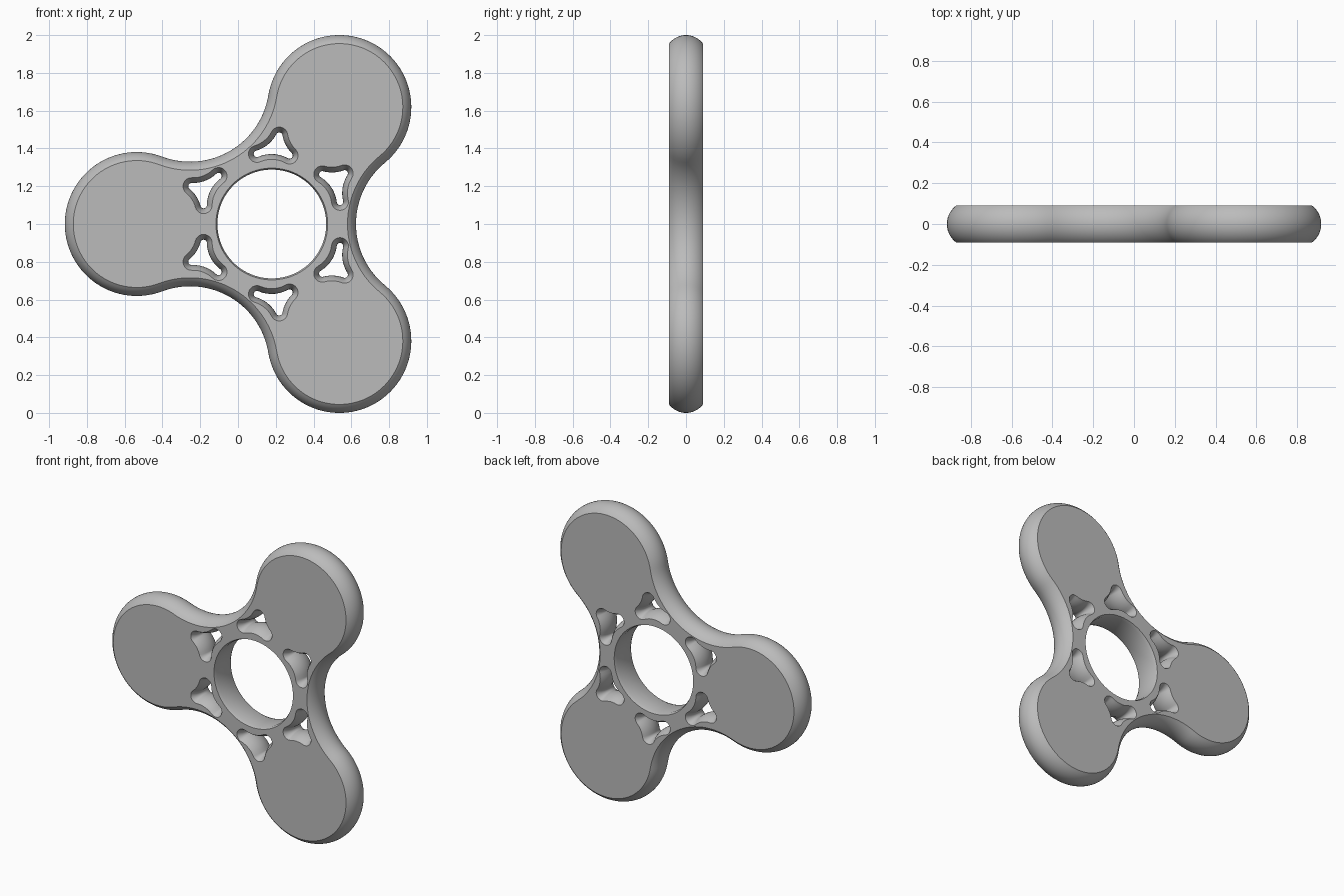
import bpy, bmesh
from math import pi, tau, cos, sin, sqrt, atan2, radians
from mathutils import Vector, Matrix

old = bpy.data.objects.get("Cube")
if old:
    bpy.data.objects.remove(old, do_unlink=True)

HUB = Vector((0.179, 1.0))   # bearing centre in x and z
HALF = 0.09                  # half thickness


def arc(centre, radius, start, end, steps):
    """Points along an arc, leaving out the last one."""
    return [centre + radius * Vector((cos(a), sin(a)))
            for a in (start + (end - start) * i / steps for i in range(steps))]


def lobed_outline(centres, r, fillet, steps, offset):
    """Counter-clockwise circles joined by tangent concave fillets."""
    n = len(centres)
    hollows = []
    for i in range(n):
        a, b = centres[i], centres[(i + 1) % n]
        d = b - a
        out = Vector((d.y, -d.x)).normalized()
        hollows.append((a + b) / 2 + out * sqrt((r + fillet) ** 2 - (d.length / 2) ** 2))
    angle = lambda v: atan2(v.y, v.x)
    pts = []
    for i in range(n):
        c, nxt, f = centres[i], centres[(i + 1) % n], hollows[i]
        a0, a1 = angle(hollows[i - 1] - c), angle(f - c)
        pts += arc(c, r + offset, a0, a0 + (a1 - a0) % tau, steps)
        b0, b1 = angle(c - f), angle(nxt - f)
        pts += arc(f, fillet - offset, b0, b0 - (b0 - b1) % tau, steps // 2)
    return pts


def bulge_profile(depth, steps):
    """Depth below the crown of a shallow round edge, from front to back."""
    radius = (HALF ** 2 + depth ** 2) / (2 * depth)
    half_angle = atan2(HALF, radius - depth)
    return [(radius * sin(t), radius * (cos(t) - 1))
            for t in (half_angle * (2 * i / steps - 1) for i in range(steps + 1))]


bm = bmesh.new()
front_edges, back_edges = [], []


def add_wall(rings):
    """Bridge a stack of (y, outline) rings and remember both rims."""
    loops = [[bm.verts.new((HUB.x + p.x, y, HUB.y + p.y)) for p in pts] for y, pts in rings]
    n = len(loops[0])
    for low, high in zip(loops, loops[1:]):
        for i in range(n):
            j = (i + 1) % n
            bm.faces.new((low[i], low[j], high[j], high[i]))
    for loop, store in ((loops[0], front_edges), (loops[-1], back_edges)):
        store += [bm.edges.get((loop[i], loop[(i + 1) % n])) for i in range(n)]


# Rounded outer rim with three lobes
lobe_angles = [radians(a) for a in (-60, 60, 180)]
lobes = [0.715 * Vector((cos(a), sin(a))) for a in lobe_angles]
add_wall([(y, lobed_outline(lobes, 0.381, 0.42, 56, off))
          for y, off in bulge_profile(0.045, 14)])

# Bearing hole with a fine chamfer
add_wall([(y, arc(Vector((0, 0)), r, 0, tau, 96))
          for y, r in ((-HALF, 0.296), (-0.07, 0.288), (0.07, 0.288), (HALF, 0.296))])

# A mirrored pair of rounded triangular holes at the root of each lobe
corners = [Vector(c) for c in ((0.425, 0.20), (0.282, 0.254), (0.361, 0.10))]
mirrored = [Vector((c.x, -c.y)) for c in reversed(corners)]
for a in lobe_angles:
    turn = Matrix.Rotation(a, 2)
    for shape in (corners, mirrored):
        centres = [turn @ c for c in shape]
        add_wall([(y, lobed_outline(centres, 0.045, 0.15, 14, -0.028 - off))
                  for y, off in bulge_profile(0.028, 10)])

# Flat front and back faces
for edges, facing in ((front_edges, -1), (back_edges, 1)):
    bmesh.ops.triangle_fill(bm, edges=edges, use_beauty=True, normal=(0, facing, 0))
bmesh.ops.recalc_face_normals(bm, faces=bm.faces)

mesh = bpy.data.meshes.new("spinner_body")
bm.to_mesh(mesh)
bm.free()
body = bpy.data.objects.new("spinner_body", mesh)
bpy.context.collection.objects.link(body)

# Plain grey material
grey = bpy.data.materials.new("plain_grey")
grey.use_nodes = True
colour = (0.5, 0.5, 0.5, 1)
grey.diffuse_color = colour
grey.node_tree.nodes["Principled BSDF"].inputs["Base Color"].default_value = colour
mesh.materials.append(grey)

bpy.ops.object.select_all(action='DESELECT')
body.select_set(True)
bpy.context.view_layer.objects.active = body
bpy.ops.object.shade_smooth_by_angle(angle=radians(30))
